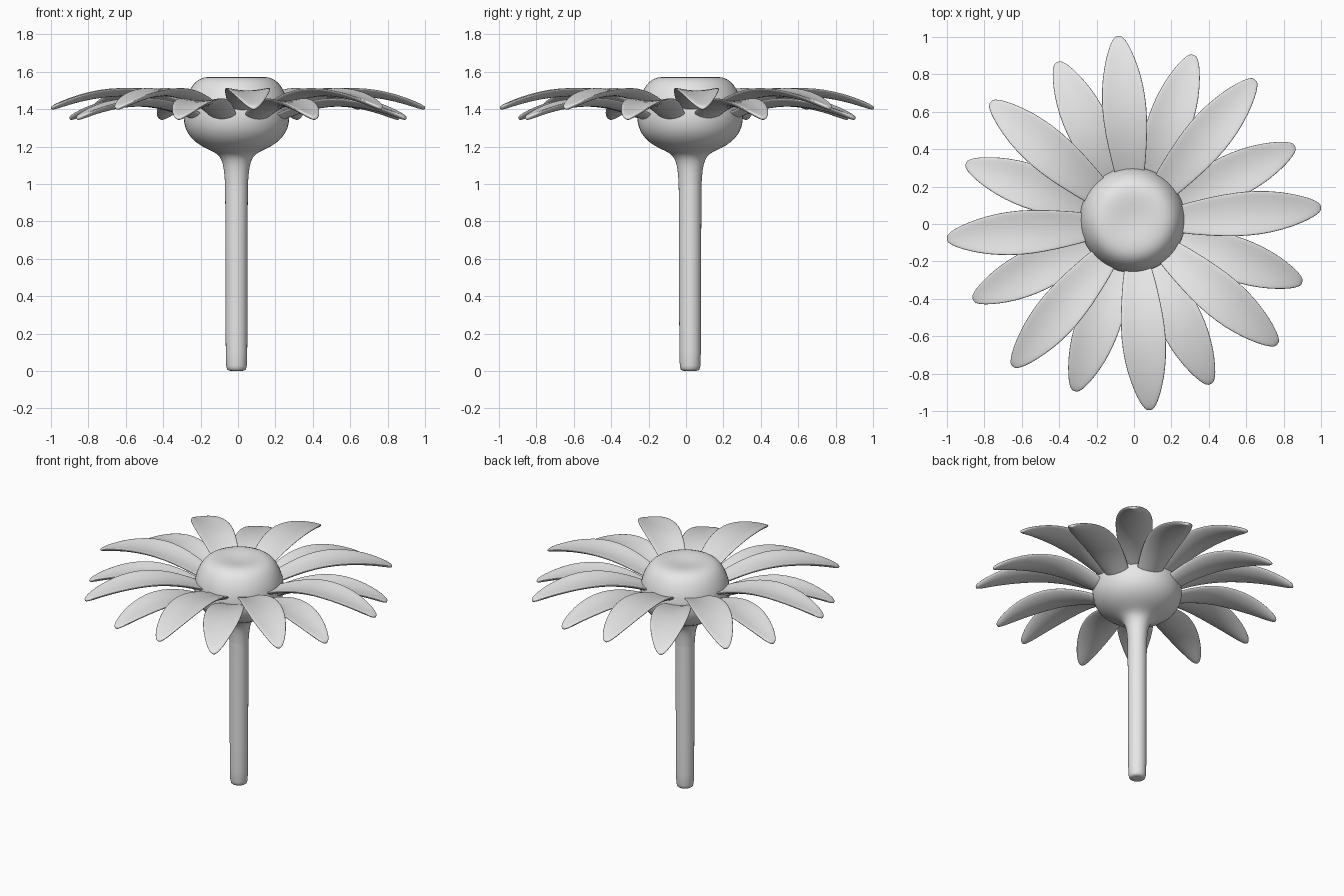
import bpy, bmesh
from math import cos, sin, pi, radians
from mathutils import Matrix, Vector

cube = bpy.data.objects.get("Cube")
if cube:
    bpy.data.objects.remove(cube, do_unlink=True)

grey = bpy.data.materials.new("plain grey")
grey.use_nodes = True
grey.diffuse_color = (0.8, 0.8, 0.8, 1)
grey.node_tree.nodes["Principled BSDF"].inputs["Base Color"].default_value = (0.8, 0.8, 0.8, 1)


def finish(bm, name, location=(0, 0, 0)):
    """Turn a bmesh into a smooth, subdivided object."""
    bmesh.ops.recalc_face_normals(bm, faces=bm.faces)
    for face in bm.faces:
        face.smooth = True
    mesh = bpy.data.meshes.new(name)
    bm.to_mesh(mesh)
    bm.free()
    mesh.materials.append(grey)
    obj = bpy.data.objects.new(name, mesh)
    bpy.context.collection.objects.link(obj)
    obj.location = location
    obj.modifiers.new("Smooth", 'SUBSURF').levels = 1
    obj.modifiers["Smooth"].render_levels = 1
    return obj


def lathe(name, profile, location):
    """Spin a (radius, height) profile around the z axis."""
    bm = bmesh.new()
    verts = [bm.verts.new((r, 0, z)) for r, z in profile]
    edges = [bm.edges.new(pair) for pair in zip(verts, verts[1:])]
    bmesh.ops.spin(bm, geom=verts + edges, cent=(0, 0, 0), axis=(0, 0, 1),
                   angle=2 * pi, steps=24, use_merge=True)
    bmesh.ops.remove_doubles(bm, verts=bm.verts, dist=0.0005)
    return finish(bm, name, location)


def petal(name, angle, stations, scale=1, drop=0):
    """Loft a cupped, arching petal from (radius, half width, height)."""
    bm = bmesh.new()
    sides = 14
    rings = []
    for r, w, z in stations:
        thick = min(0.016, w * 0.5)
        ring = []
        for i in range(sides):
            a = 2 * pi * i / sides
            cup = 0.03 * (w / 0.12) * cos(a) ** 2
            ring.append(bm.verts.new((r * scale, w * cos(a), z - drop + cup + thick * sin(a))))
        rings.append(ring)
    for low, high in zip(rings, rings[1:]):
        for i in range(sides):
            j = (i + 1) % sides
            bm.faces.new((low[i], low[j], high[j], high[i]))
    bm.faces.new(rings[0])
    bm.faces.new(rings[-1])
    bmesh.ops.rotate(bm, verts=bm.verts, cent=Vector(), matrix=Matrix.Rotation(angle, 3, 'Z'))
    return finish(bm, name, (0, 0.005, 0))


# Stem and domed flower head share one axis
axis = (-0.008, 0.022, 0)
lathe("stem", [(0, 0), (0.035, 0), (0.053, 0.006), (0.059, 0.03), (0.059, 0.5),
               (0.061, 0.96), (0.062, 1)], axis)
lathe("flower_head", [(0.062, 1), (0.066, 1.07), (0.078, 1.13), (0.105, 1.165),
                      (0.16, 1.187), (0.22, 1.22), (0.267, 1.27), (0.287, 1.33),
                      (0.286, 1.4), (0.273, 1.46), (0.25, 1.51), (0.222, 1.548),
                      (0.18, 1.572), (0.12, 1.574), (0.06, 1.566), (0, 1.562)], axis)

# Two staggered layers of eight petals
shape = [(0.2, 0.07, 1.385), (0.3, 0.088, 1.425), (0.42, 0.108, 1.463),
         (0.55, 0.122, 1.484), (0.67, 0.122, 1.483), (0.79, 0.106, 1.467),
         (0.89, 0.078, 1.443), (0.96, 0.05, 1.42), (0.995, 0.026, 1.408), (1.004, 0.012, 1.405)]
for k in range(8):
    petal(f"upper_petal_{k + 1}", radians(4.8 + 45 * k), shape)
    petal(f"lower_petal_{k + 1}", radians(25.5 + 45 * k), shape, 0.95, 0.055)
